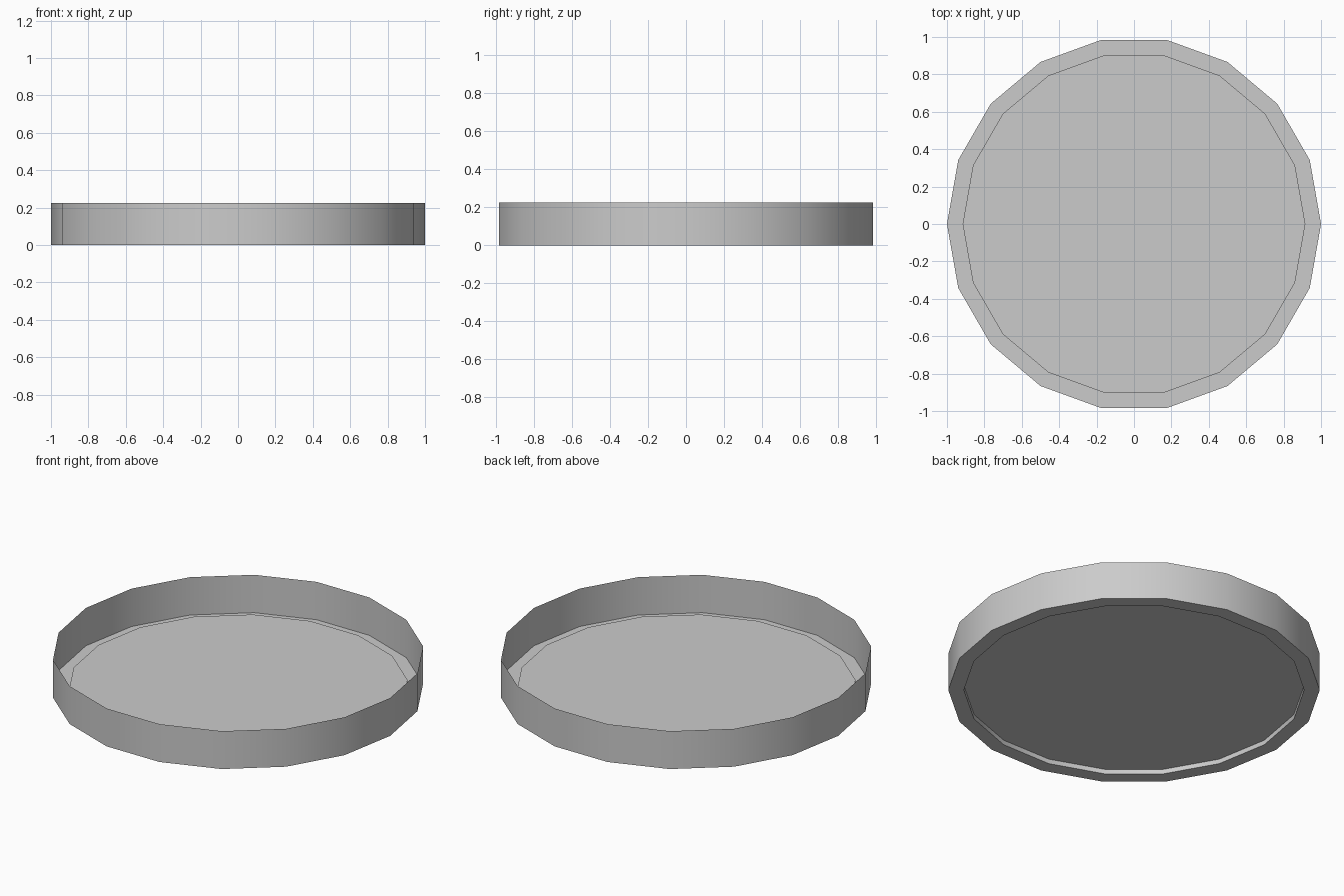
import bpy, bmesh
from math import cos, sin, radians, tau

if "Cube" in bpy.data.objects:
    bpy.data.objects.remove(bpy.data.objects["Cube"])

SIDES = 18
# (radius, height): rim, base of the wall, foot ring, raised floor edge
PROFILE = [(1.0, 0.225), (1.0, 0.0), (0.916, 0.0), (0.916, 0.028)]

bm = bmesh.new()


def ring(radius, z):
    return [bm.verts.new((radius * cos(tau * i / SIDES),
                          radius * sin(tau * i / SIDES), z))
            for i in range(SIDES)]


# Thin wall, flat foot ring and small step, lofted along the profile
rings = [ring(r, z) for r, z in PROFILE]
for a, b in zip(rings, rings[1:]):
    for i in range(SIDES):
        j = (i + 1) % SIDES
        bm.faces.new((a[i], b[i], b[j], a[j]))

# Raised floor of the tray
bm.faces.new(rings[-1])

# Outer wall faces outward, underside faces down
bmesh.ops.recalc_face_normals(bm, faces=bm.faces)
wall = next(f for f in bm.faces if f.calc_center_median().z > 0.1)
if wall.normal.dot(wall.calc_center_median()) < 0:
    bmesh.ops.reverse_faces(bm, faces=bm.faces)

mesh = bpy.data.meshes.new("round_tray")
bm.to_mesh(mesh)
bm.free()
tray = bpy.data.objects.new("round_tray", mesh)
bpy.context.collection.objects.link(tray)

# Smooth round the wall, sharp at the rim and foot
bpy.context.view_layer.objects.active = tray
tray.select_set(True)
bpy.ops.object.shade_smooth_by_angle(angle=radians(30))
